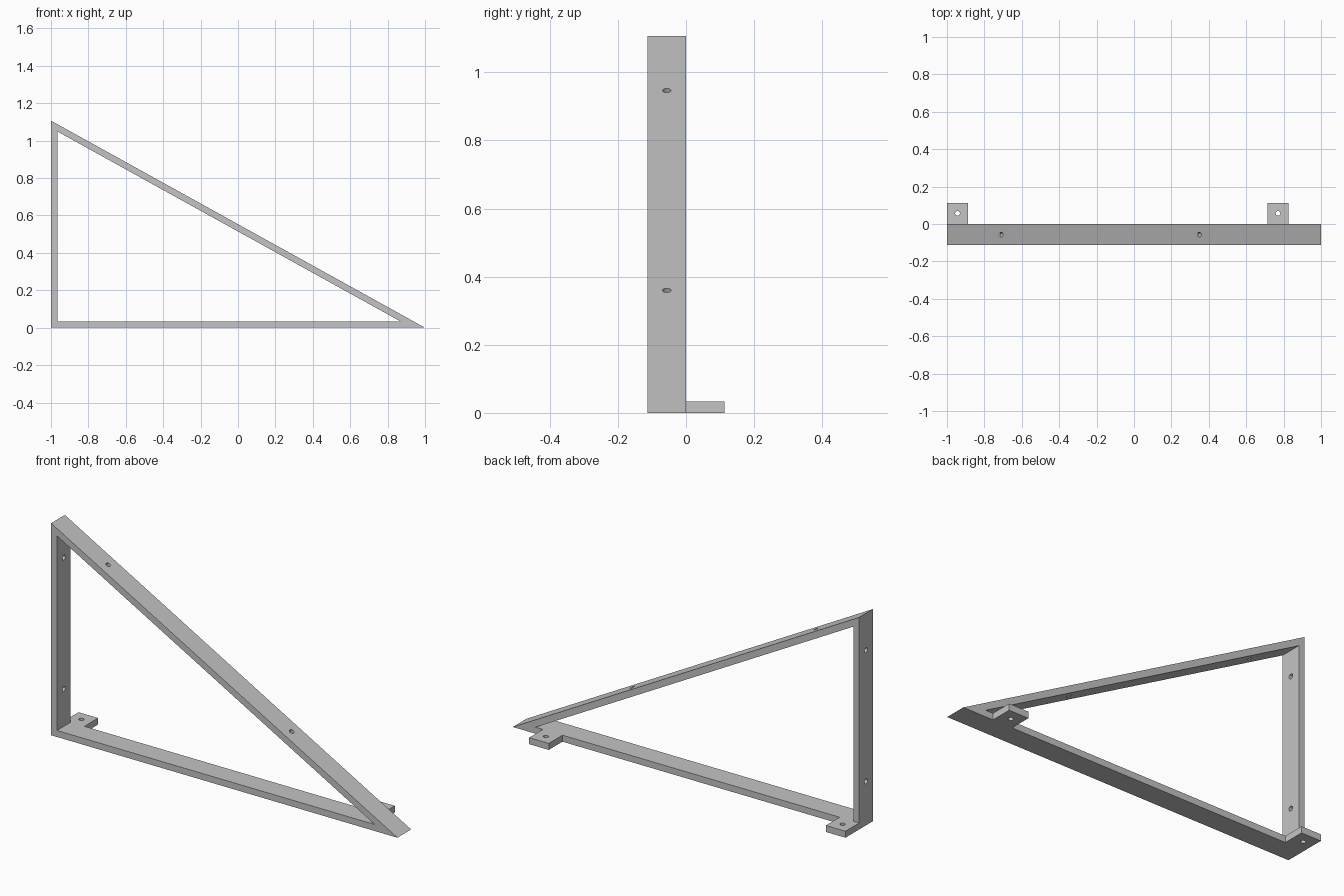
import bpy, bmesh, math
from mathutils import Vector, Matrix

cube = bpy.data.objects.get("Cube")
if cube:
    bpy.data.objects.remove(cube, do_unlink=True)

HEIGHT = 1.107     # top corner of the frame
DEPTH = 0.113      # width of the strips and of the tabs
THICK = 0.034      # strip thickness
HOLE = 0.0125      # screw hole radius

steel = bpy.data.materials.new("plain grey")
steel.use_nodes = True
grey = (0.55, 0.55, 0.55, 1)
steel.diffuse_color = grey
steel.node_tree.nodes["Principled BSDF"].inputs["Base Color"].default_value = grey


def make_object(name, bm):
    bmesh.ops.recalc_face_normals(bm, faces=bm.faces)
    mesh = bpy.data.meshes.new(name)
    bm.to_mesh(mesh)
    bm.free()
    mesh.materials.append(steel)
    obj = bpy.data.objects.new(name, mesh)
    bpy.context.collection.objects.link(obj)
    return obj


def combine(target, other, operation):
    mod = target.modifiers.new(operation.lower(), 'BOOLEAN')
    mod.operation = operation
    mod.solver = 'EXACT'
    mod.object = other
    bpy.context.view_layer.objects.active = target
    bpy.ops.object.modifier_apply(modifier=mod.name)
    bpy.data.objects.remove(other, do_unlink=True)


def drill(target, centre, direction):
    bm = bmesh.new()
    turn = Vector((0, 0, 1)).rotation_difference(direction).to_matrix().to_4x4()
    bmesh.ops.create_cone(bm, cap_ends=True, segments=24, radius1=HOLE, radius2=HOLE,
                          depth=THICK * 3, matrix=Matrix.Translation(centre) @ turn)
    cutter = make_object("hole_cutter", bm)
    cutter.hide_render = True
    combine(target, cutter, 'DIFFERENCE')


# Triangular frame: a mitred ring extruded to the strip width
slope = math.atan2(HEIGHT, 2)
drop = THICK / math.cos(slope)


def slope_z(x):
    return HEIGHT * (1 - x) / 2


inner_x = 1 - 2 * (THICK + drop) / HEIGHT
left_x = THICK - 1
outer = [(-1, 0), (1, 0), (-1, HEIGHT)]
inner = [(left_x, THICK), (inner_x, THICK), (left_x, slope_z(left_x) - drop)]

bm = bmesh.new()
rings = [[bm.verts.new((x, -DEPTH, z)) for x, z in ring] for ring in (outer, inner)]
for i in range(3):
    j = (i + 1) % 3
    bm.faces.new((rings[0][i], rings[0][j], rings[1][j], rings[1][i]))
grown = bmesh.ops.extrude_face_region(bm, geom=bm.faces[:])
moved = [g for g in grown["geom"] if isinstance(g, bmesh.types.BMVert)]
bmesh.ops.translate(bm, verts=moved, vec=(0, DEPTH, 0))
frame = make_object("triangular_bracket_frame", bm)

# Mounting tabs behind the bottom strip, each with a vertical hole
for x in (-1 + DEPTH / 2, 0.77):
    bm = bmesh.new()
    bmesh.ops.create_cube(bm, size=1, matrix=Matrix.Translation((x, DEPTH / 2, THICK / 2))
                          @ Matrix.Diagonal((DEPTH, DEPTH, THICK, 1)))
    combine(frame, make_object("mounting_tab", bm), 'UNION')
    drill(frame, Vector((x, DEPTH / 2, THICK / 2)), Vector((0, 0, 1)))

# Screw holes through the upright strip
for z in (0.23, 0.915):
    drill(frame, Vector((THICK / 2 - 1, -DEPTH / 2, z)), Vector((1, 0, 0)))

# Screw holes square to the sloping strip
normal = Vector((math.sin(slope), 0, math.cos(slope)))
for x in (-0.71, 0.35):
    surface = Vector((x, -DEPTH / 2, slope_z(x)))
    drill(frame, surface - normal * THICK / 2, normal)

# Merge coplanar faces and smooth only the hole walls
bm = bmesh.new()
bm.from_mesh(frame.data)
bmesh.ops.remove_doubles(bm, verts=bm.verts, dist=0.0001)
bmesh.ops.dissolve_limit(bm, angle_limit=math.radians(1), verts=bm.verts, edges=bm.edges)
bm.to_mesh(frame.data)
bm.free()
bpy.ops.object.select_all(action='DESELECT')
frame.select_set(True)
bpy.context.view_layer.objects.active = frame
bpy.ops.object.shade_smooth_by_angle(angle=math.radians(25))
